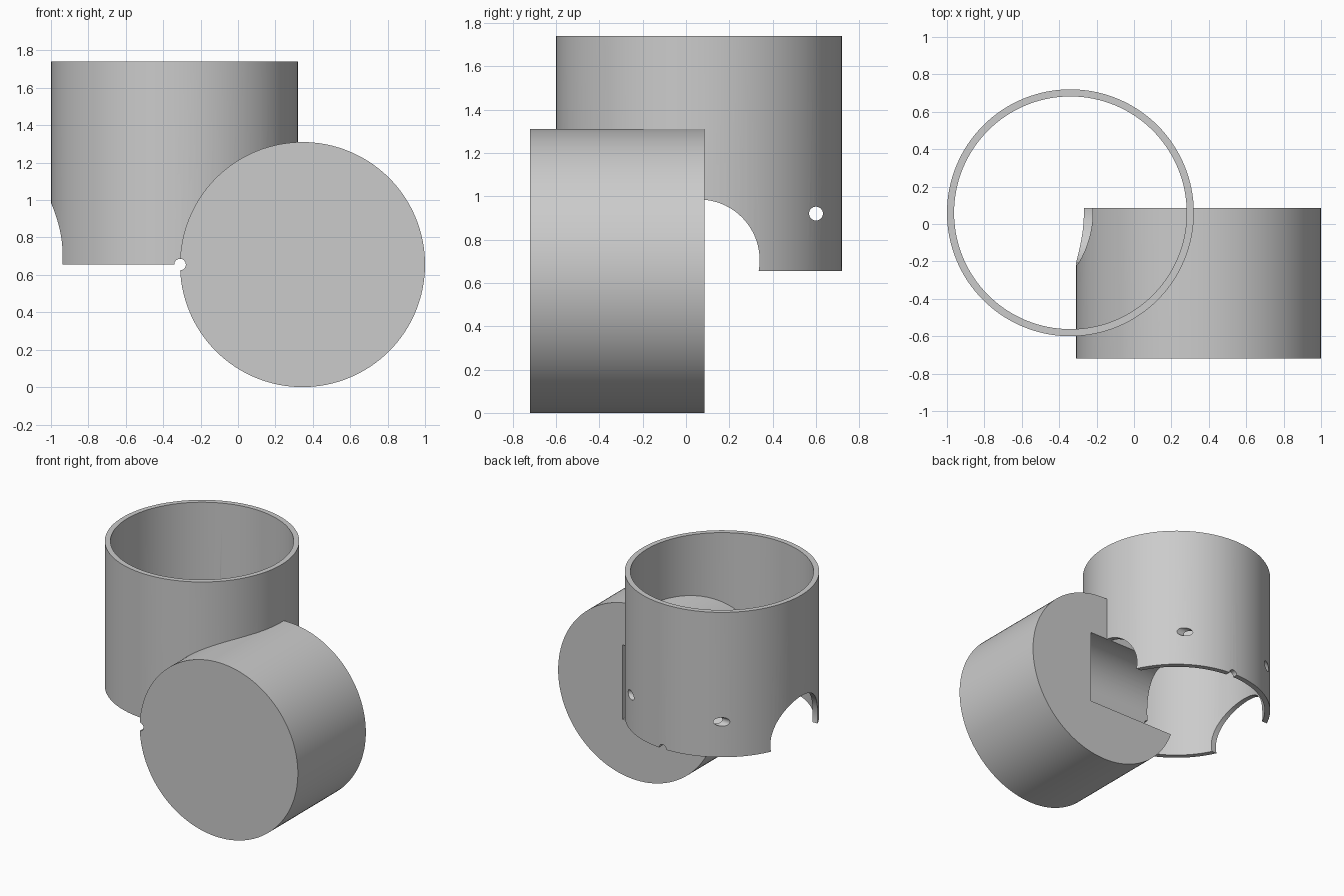
import bpy
from math import pi, radians

if "Cube" in bpy.data.objects:
    bpy.data.objects.remove(bpy.data.objects["Cube"])

AXIS_ROT = {"x": (0, pi / 2, 0), "y": (pi / 2, 0, 0), "z": (0, 0, 0)}


def cylinder(name, radius, length, centre, axis="z", sides=128):
    bpy.ops.mesh.primitive_cylinder_add(vertices=sides, radius=radius, depth=length,
                                        location=centre, rotation=AXIS_ROT[axis])
    obj = bpy.context.object
    obj.name = name
    bpy.ops.object.transform_apply(location=True, rotation=True, scale=True)
    return obj


def combine(target, other, operation):
    mod = target.modifiers.new(operation, "BOOLEAN")
    mod.operation = operation
    mod.solver = "EXACT"
    mod.object = other
    bpy.context.view_layer.objects.active = target
    bpy.ops.object.modifier_apply(modifier=mod.name)
    bpy.data.objects.remove(other, do_unlink=True)


# Upright open tube
body = cylinder("tube_and_drum", 0.66, 1.085, (-0.34, 0.06, 1.1975))
combine(body, cylinder("tube_bore", 0.622, 1.4, (-0.34, 0.06, 1.1975)), "DIFFERENCE")

# Solid drum lying along y, merged with the tube
drum = cylinder("drum", 0.655, 0.805, (0.345, -0.3175, 0.655), "y")
combine(body, drum, "UNION")

# Blind cross bore: arches through both tube walls and a pocket in the drum
combine(body, cylinder("cross_bore", 0.28, 1.665, (-0.3675, 0.06, 0.705), "x", 96), "DIFFERENCE")

# Small pin holes: one across the back of the tube, one along the drum's side
combine(body, cylinder("pin_hole_x", 0.032, 3, (0, 0.6, 0.92), "x", 32), "DIFFERENCE")
combine(body, cylinder("pin_hole_y", 0.031, 3, (-0.31, 0, 0.655), "y", 32), "DIFFERENCE")

# Smooth curved walls, sharp rims
bpy.ops.object.select_all(action="DESELECT")
body.select_set(True)
bpy.context.view_layer.objects.active = body
bpy.ops.object.shade_smooth_by_angle(angle=radians(30))
